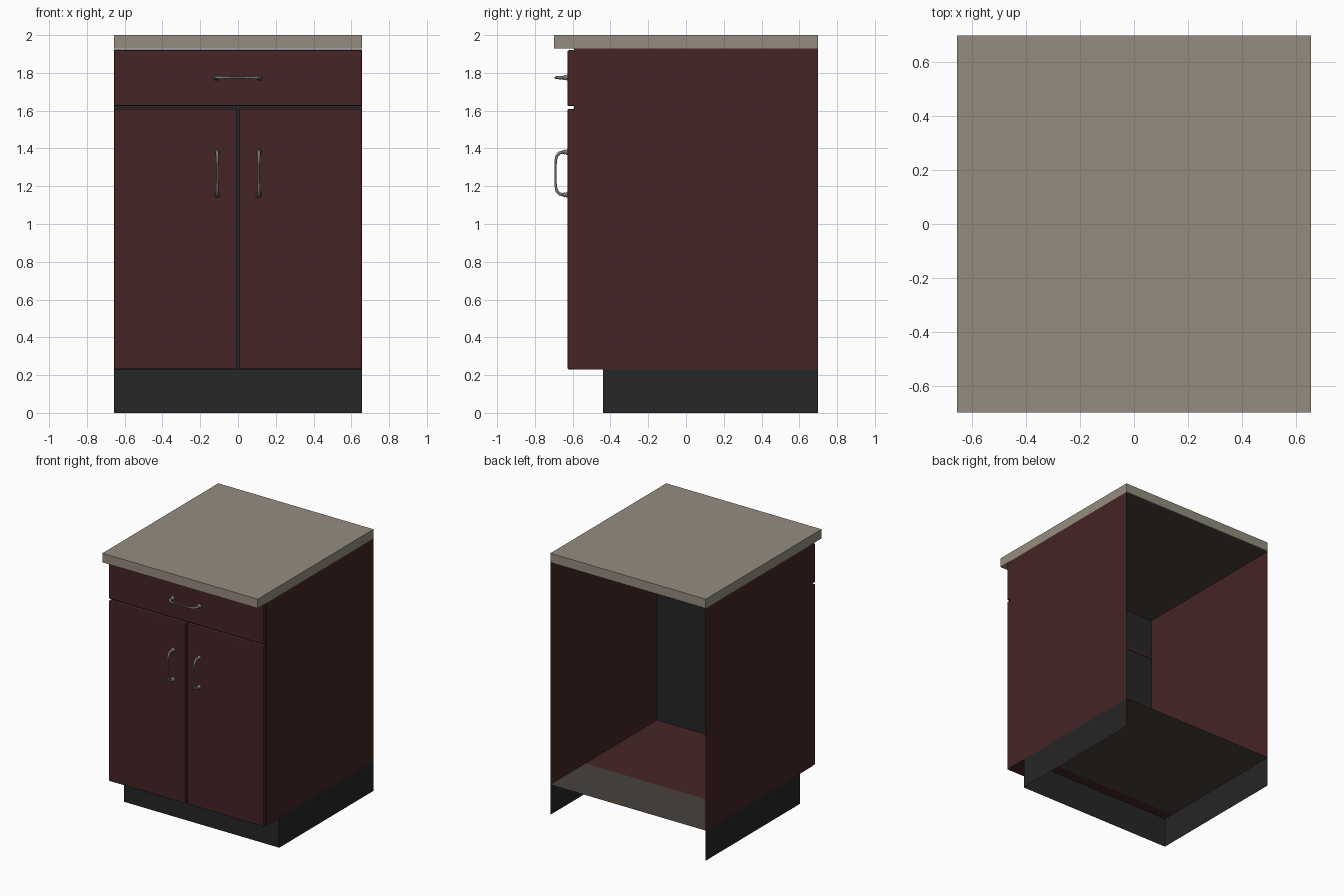
import bpy, bmesh, math
from mathutils import Vector

if "Cube" in bpy.data.objects:
    bpy.data.objects.remove(bpy.data.objects["Cube"])


def material(name, rgb):
    m = bpy.data.materials.new(name)
    m.diffuse_color = (*rgb, 1)
    m.use_nodes = True
    m.node_tree.nodes["Principled BSDF"].inputs["Base Color"].default_value = m.diffuse_color
    return m


RED = material("dark red wood", (0.060, 0.018, 0.019))
STONE = material("stone top", (0.300, 0.265, 0.212))
DARK = material("charcoal base", (0.019, 0.019, 0.019))
INNER = material("inner grey brown", (0.066, 0.053, 0.045))
METAL = material("brushed metal", (0.200, 0.190, 0.165))

W, BACK, FRONT = 0.657, 0.70, -0.592
KICK, TOP = 0.23, 1.925


def add_object(name, bm, mat):
    me = bpy.data.meshes.new(name)
    bm.to_mesh(me)
    bm.free()
    ob = bpy.data.objects.new(name, me)
    bpy.context.collection.objects.link(ob)
    me.materials.append(mat)
    return ob


def box(name, lo, hi, mat, bevel=0.0):
    bm = bmesh.new()
    bmesh.ops.create_cube(bm, size=1)
    for v in bm.verts:
        v.co = Vector([lo[i] + (v.co[i] + 0.5) * (hi[i] - lo[i]) for i in range(3)])
    ob = add_object(name, bm, mat)
    if bevel:
        mod = ob.modifiers.new("edge", 'BEVEL')
        mod.width, mod.segments = bevel, 2
    return ob


def sheet(name, pts, mat):
    bm = bmesh.new()
    bm.faces.new([bm.verts.new(p) for p in pts])
    return add_object(name, bm, mat)


def flat(name, y0, y1, z, mat, x=W):
    return sheet(name, [(-x, y0, z), (x, y0, z), (x, y1, z), (-x, y1, z)], mat)


# Countertop and the lid of the carcass below it
box("countertop", (-W, -0.70, 1.93), (W, BACK, 2.0), STONE)
flat("carcass_lid", FRONT, BACK, TOP, INNER, W - 0.002)

# Carcass sides and toe kick sides: thin sheets, open at the back
for side, s in (("left", -1), ("right", 1)):
    x = s * W
    sheet(side + "_side_panel", [(x, FRONT, KICK), (x, BACK, KICK),
                                 (x, BACK, 1.93), (x, FRONT, 1.93)], RED)
    sheet(side + "_toe_kick", [(x, -0.44, 0), (x, BACK, 0),
                               (x, BACK, KICK), (x, -0.44, KICK)], DARK)
sheet("front_toe_kick", [(-W, -0.44, 0), (W, -0.44, 0),
                         (W, -0.44, KICK), (-W, -0.44, KICK)], DARK)

# Cabinet floor, red in front and grey brown behind
flat("floor_front", FRONT, 0.28, KICK + 0.002, RED)
flat("floor_back", 0.28, BACK, KICK + 0.002, INNER)
flat("floor_underside_front", FRONT, -0.36, KICK, RED)
flat("floor_underside", -0.36, BACK, KICK, INNER)

# Dark inner front with a red rail at the drawer gap
yb = FRONT + 0.003
sheet("inner_front", [(-W, yb, KICK), (W, yb, KICK), (W, yb, TOP), (-W, yb, TOP)], DARK)
box("gap_rail", (-W, yb + 0.001, 1.61), (W, yb + 0.004, 1.627), RED)

# Drawer front and doors
box("drawer_front", (-W, -0.627, 1.624), (W, FRONT, 1.92), RED, 0.007)
for side, s in (("left", -1), ("right", 1)):
    a, b = sorted((s * 0.007, s * W))
    box(side + "_door", (a, -0.627, KICK), (b, FRONT, 1.61), RED, 0.007)


# Arched pull handle: bowed bar with thin waist, plus a collar at each foot
def handle(name, centre, axis):
    half, foot = 0.113, -0.622
    out = [(1.0, 0, 1.0), (1.0, 0.030, 1.0), (0.96, 0.047, 1.0), (0.82, 0.062, 0.9),
           (0.6, 0.068, 0.75), (0.3, 0.068, 0.6)]
    path = [(-t, d, r) for t, d, r in out] + [(t, d, r) for t, d, r in reversed(out)]
    axis = Vector(axis)
    base = Vector((centre[0], foot, centre[1]))
    side = axis.cross(Vector((0, 1, 0)))
    pos = [base + axis * half * t + Vector((0, -d, 0)) for t, d, r in path]
    bm = bmesh.new()
    rings = []
    n = 10
    for i, p in enumerate(pos):
        tan = (pos[min(i + 1, len(pos) - 1)] - pos[max(i - 1, 0)]).normalized()
        nor = tan.cross(side)
        r = 0.0088 * path[i][2]
        rings.append([bm.verts.new(p + r * (math.cos(k * math.tau / n) * side
                                            + math.sin(k * math.tau / n) * nor))
                      for k in range(n)])
    for r0, r1 in zip(rings, rings[1:]):
        for k in range(n):
            bm.faces.new((r0[k], r0[(k + 1) % n], r1[(k + 1) % n], r1[k]))
    # collars
    for t in (-1, 1):
        prof = [(0, 0.016), (0.008, 0.016), (0.014, 0.010), (0.022, 0.014), (0.028, 0.009)]
        c = base + axis * half * t
        loops = [[bm.verts.new(c + Vector((r * math.cos(k * math.tau / 12), -d,
                                           r * math.sin(k * math.tau / 12))))
                  for k in range(12)] for d, r in prof]
        for r0, r1 in zip(loops, loops[1:]):
            for k in range(12):
                bm.faces.new((r0[k], r0[(k + 1) % 12], r1[(k + 1) % 12], r1[k]))
        bm.faces.new(loops[-1])
    bmesh.ops.recalc_face_normals(bm, faces=bm.faces)
    for f in bm.faces:
        f.smooth = True
    add_object(name, bm, METAL)


handle("drawer_handle", (0, 1.775), (1, 0, 0))
handle("left_door_handle", (-0.11, 1.268), (0, 0, 1))
handle("right_door_handle", (0.11, 1.268), (0, 0, 1))
